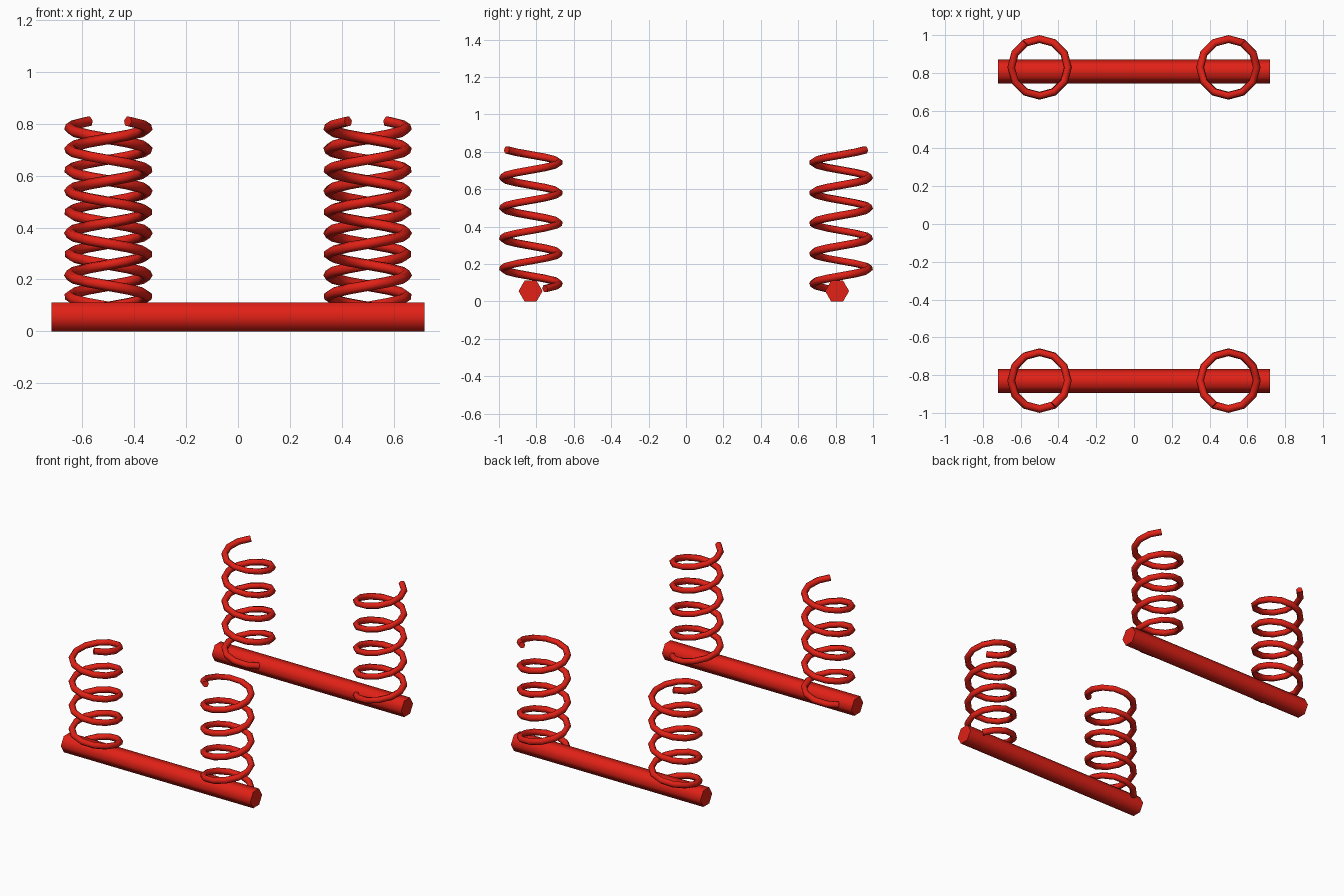
import bpy
from math import cos, sin, pi, radians

if "Cube" in bpy.data.objects:
    bpy.data.objects.remove(bpy.data.objects["Cube"])

red = bpy.data.materials.new("red_paint")
red.diffuse_color = (0.75, 0.015, 0.008, 1)
red.use_nodes = True
red.node_tree.nodes["Principled BSDF"].inputs["Base Color"].default_value = red.diffuse_color


def bar(name, y):
    # hexagonal rod along x, lying on one flat
    r = 0.064
    bpy.ops.mesh.primitive_cylinder_add(vertices=6, radius=r, depth=1.44,
                                        location=(0, y, r * cos(pi / 6)),
                                        rotation=(0, pi / 2, 0))
    ob = bpy.context.object
    # local x points down, local y sideways: corners must sit at +-y
    ob.name = name
    ob.data.materials.append(red)
    bpy.ops.object.transform_apply(location=False, rotation=True, scale=False)
    bpy.ops.object.shade_smooth_by_angle(angle=radians(65))


def spring(name, sx, sy):
    # helix swept with a six-sided tube; sx mirrors, sy=+1 turns it half round
    per_turn, steps, radius, pitch, z0 = 12, 55, 0.15, 0.162, 0.068
    phase = radians(30) + (pi if sy > 0 else 0)
    cu = bpy.data.curves.new(name, 'CURVE')
    cu.dimensions = '3D'
    cu.bevel_depth = 0.021
    cu.bevel_resolution = 1
    cu.use_fill_caps = True
    sp = cu.splines.new('POLY')
    sp.points.add(steps)
    for i, p in enumerate(sp.points):
        a = phase + 2 * pi * i / per_turn
        p.co = (sx * (0.5 + radius * cos(a)), sy * 0.829 + radius * sin(a),
                z0 + pitch * i / per_turn, 1)
    sp.use_smooth = True
    cu.materials.append(red)
    ob = bpy.data.objects.new(name, cu)
    bpy.context.collection.objects.link(ob)
    # turn into mesh
    bpy.ops.object.select_all(action='DESELECT')
    ob.select_set(True)
    bpy.context.view_layer.objects.active = ob
    bpy.ops.object.convert(target='MESH')
    bpy.ops.object.shade_smooth_by_angle(angle=radians(65))


# two ground bars
bar("front_bar", -0.831)
bar("back_bar", 0.808)

# four coil springs, one near each bar end
for sy, fb in ((-1, "front"), (1, "back")):
    for sx, lr in ((-1, "left"), (1, "right")):
        spring(f"{fb}_{lr}_spring", sx, sy)
